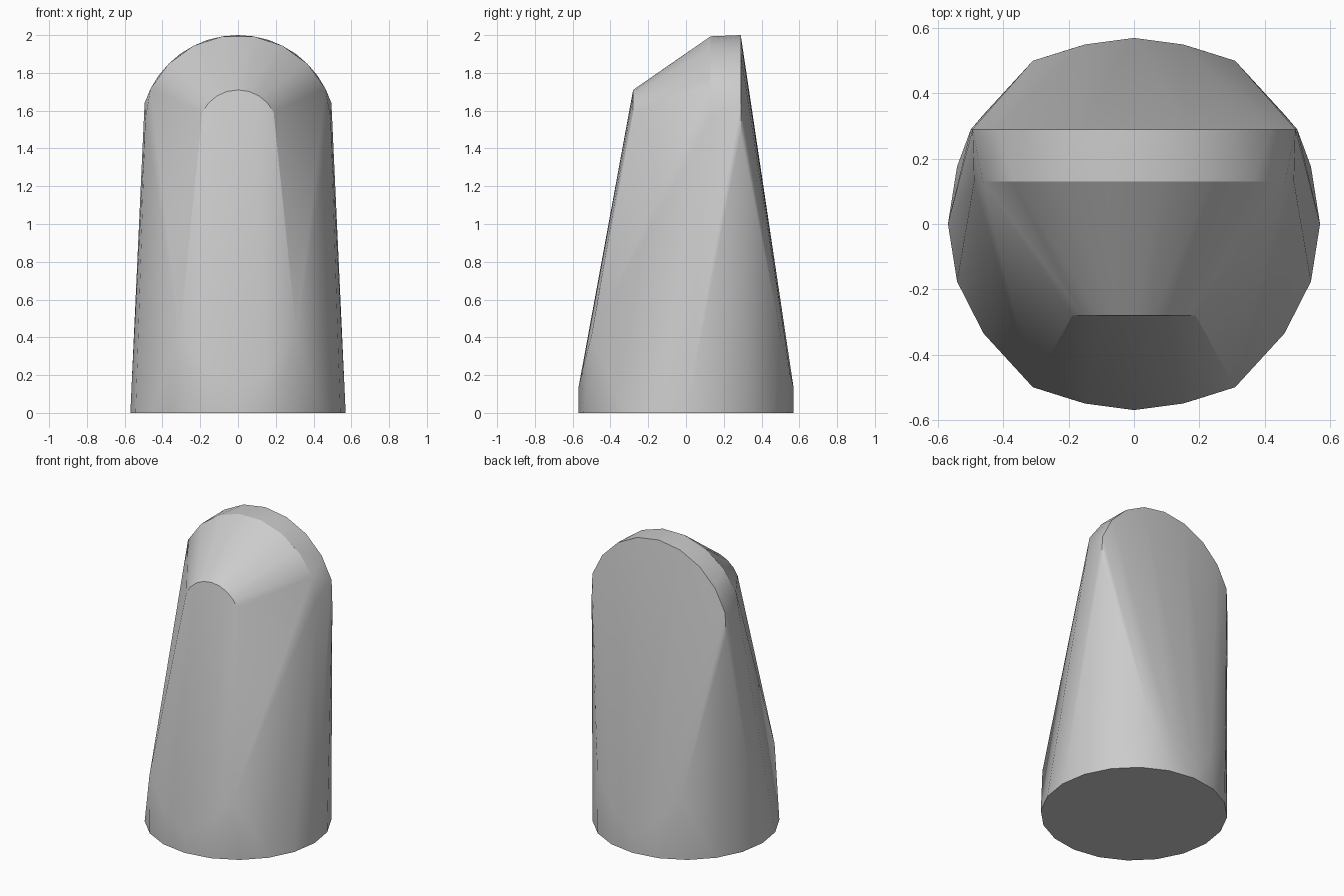
import bpy, bmesh
from math import sin, cos, radians

cube = bpy.data.objects.get("Cube")
if cube:
    bpy.data.objects.remove(cube)


def arch(y, radius, centre_z, angles):
    """Points of an upright arch, angles measured from its crown."""
    return [(radius * sin(radians(a)), y, centre_z + radius * cos(radians(a))) for a in angles]


# Round base
points = [(0.57 * cos(radians(a)), 0.57 * sin(radians(a)), 0) for a in range(0, 360, 18)]

# Back rim, the half-step ridge ahead of it, and the small front arch
points += arch(0.29, 0.52, 1.48, range(-72, 73, 18))
points += arch(0.13, 0.52, 1.48, range(-63, 64, 18))
points += arch(-0.28, 0.21, 1.5, range(-64, 65, 16))

# Shoulders and the lower ends of the flat front and back
for side in (-1, 1):
    points += [(side * 0.5, 0.29, 1.48), (side * 0.49, 0.13, 1.56)]
    for face in (-1, 1):
        points += [(side * 0.31, face * 0.5, 0.41), (side * 0.15, face * 0.55, 0.22)]
points += [(0, -0.57, 0.13), (0, 0.57, 0.13)]

# Body skin stretched over the sections
bm = bmesh.new()
for p in points:
    bm.verts.new(p)
bmesh.ops.convex_hull(bm, input=bm.verts[:])
bmesh.ops.delete(bm, geom=[v for v in bm.verts if not v.link_faces], context="VERTS")
bmesh.ops.recalc_face_normals(bm, faces=bm.faces[:])
mesh = bpy.data.meshes.new("tapered_body")
bm.to_mesh(mesh)
bm.free()
body = bpy.data.objects.new("tapered_body", mesh)
bpy.context.collection.objects.link(body)

# Plain grey finish
grey = bpy.data.materials.new("light_grey")
grey.use_nodes = True
colour = (0.6, 0.6, 0.6, 1)
grey.diffuse_color = colour
grey.node_tree.nodes["Principled BSDF"].inputs["Base Color"].default_value = colour
mesh.materials.append(grey)

bpy.ops.object.select_all(action="DESELECT")
body.select_set(True)
bpy.context.view_layer.objects.active = body
bpy.ops.object.shade_smooth_by_angle(angle=radians(30))
